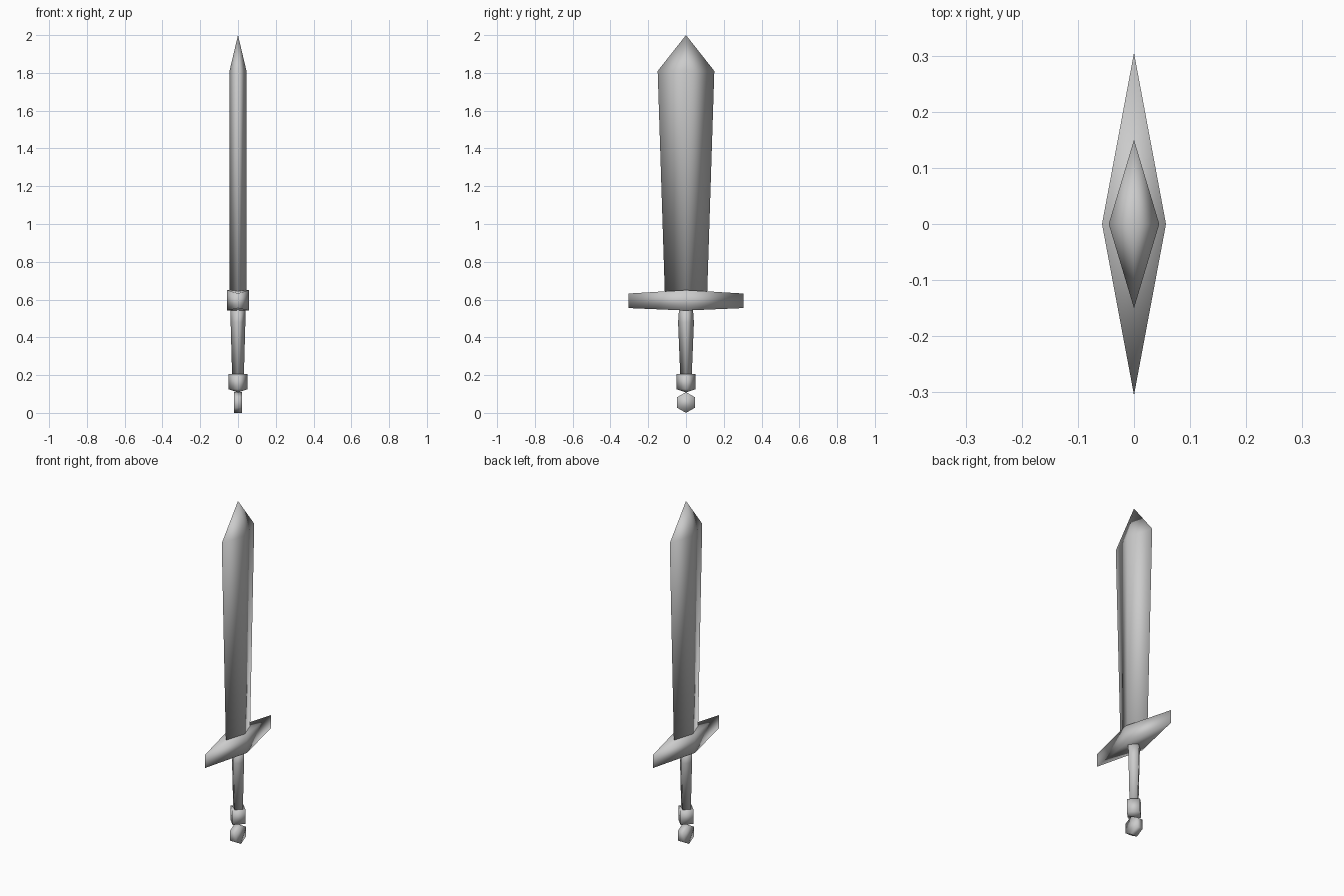
import bpy, bmesh, math

if "Cube" in bpy.data.objects:
    bpy.data.objects.remove(bpy.data.objects["Cube"])

steel = bpy.data.materials.new("plain grey steel")
steel.diffuse_color = (0.6, 0.6, 0.6, 1)
steel.use_nodes = True
steel.node_tree.nodes["Principled BSDF"].inputs["Base Color"].default_value = steel.diffuse_color


def finish(name, bm):
    bmesh.ops.recalc_face_normals(bm, faces=bm.faces)
    for f in bm.faces:
        f.smooth = True
    mesh = bpy.data.meshes.new(name)
    bm.to_mesh(mesh)
    bm.free()
    mesh.materials.append(steel)
    obj = bpy.data.objects.new(name, mesh)
    bpy.context.collection.objects.link(obj)
    return obj


def diamond_loft(name, rings, top=None, bottom=None):
    """Stack diamond rings (half x, half y, z at x corners, z at y corners).
    An end is closed by a point at the given height, or by a cap split along x."""
    bm = bmesh.new()
    loops = [[bm.verts.new(p) for p in
              ((hx, 0, zx), (0, hy, zy), (-hx, 0, zx), (0, -hy, zy))]
             for hx, hy, zx, zy in rings]
    for a, b in zip(loops, loops[1:]):
        for i in range(4):
            j = (i + 1) % 4
            bm.faces.new((a[i], a[j], b[j], b[i]))
    for loop, z in ((loops[0], bottom), (loops[-1], top)):
        if z is None:
            bm.faces.new((loop[0], loop[1], loop[2]))
            bm.faces.new((loop[2], loop[3], loop[0]))
        else:
            tip = bm.verts.new((0, 0, z))
            for i in range(4):
                bm.faces.new((loop[i], loop[(i + 1) % 4], tip))
    return finish(name, bm)


# Blade: widens upward, then comes to a point
diamond_loft("blade", [(0.045, 0.112, 0.63, 0.63),
                       (0.045, 0.15, 1.81, 1.81)], top=2.0)

# Crossguard: long diamond, thinner at its ends
diamond_loft("crossguard", [(0.057, 0.305, 0.542, 0.555),
                            (0.057, 0.305, 0.65, 0.632)])

# Grip: tapers down, slightly swollen near the top
diamond_loft("grip", [(0.031, 0.03, 0.19, 0.19),
                      (0.039, 0.042, 0.48, 0.48),
                      (0.041, 0.036, 0.56, 0.56)])

# Collar under the grip, pointed below
diamond_loft("collar", [(0.05, 0.05, 0.125, 0.125),
                        (0.05, 0.05, 0.205, 0.205)], bottom=0.108)

# Pommel: six-sided disc facing sideways
bm = bmesh.new()
sides = [[bm.verts.new((x, 0.055 * math.sin(i * math.pi / 3),
                        0.055 + 0.055 * math.cos(i * math.pi / 3)))
          for i in range(6)] for x in (-0.02, 0.02)]
for s in sides:
    bm.faces.new(s)
for i in range(6):
    j = (i + 1) % 6
    bm.faces.new((sides[0][i], sides[0][j], sides[1][j], sides[1][i]))
finish("pommel", bm)
